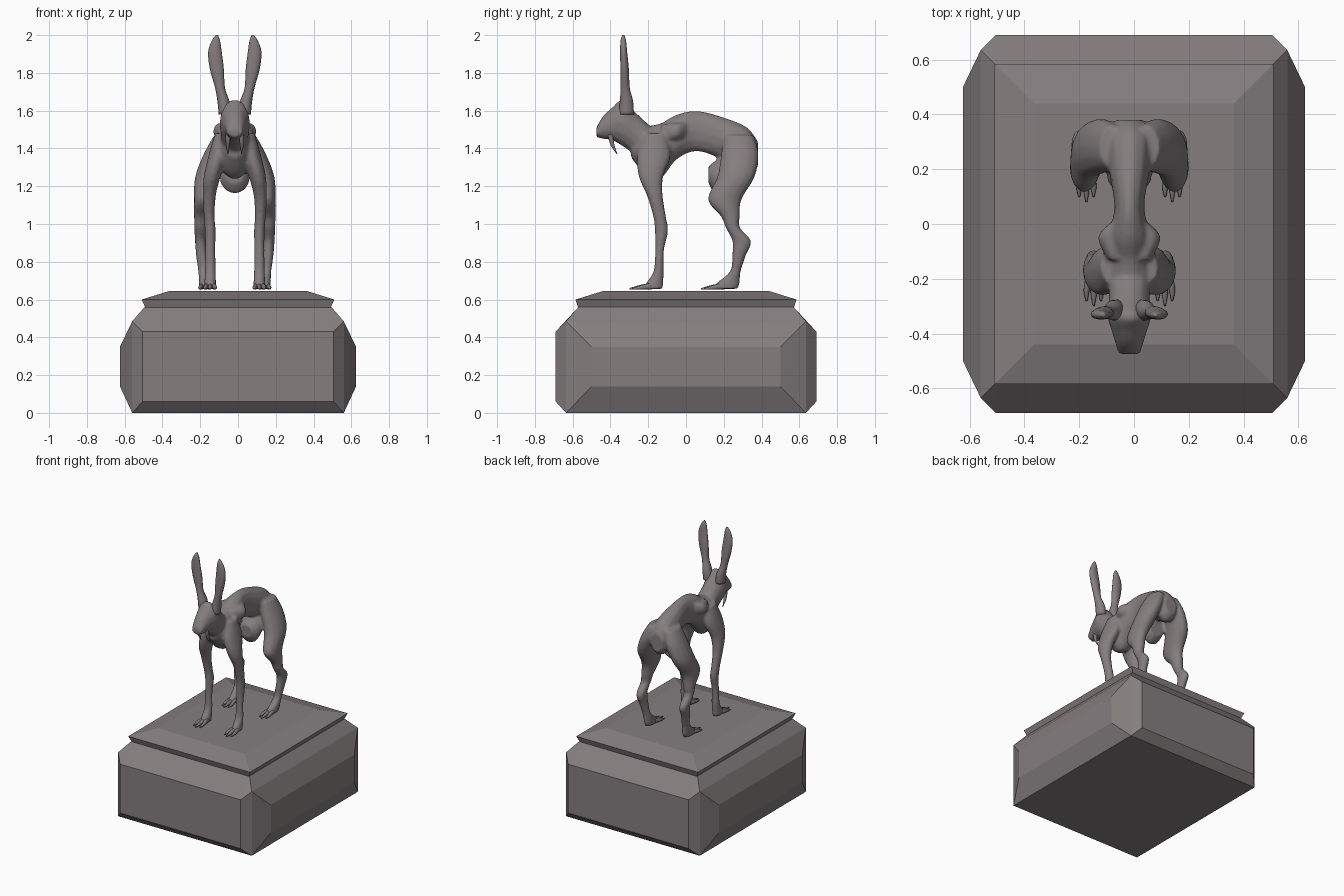
import bpy
import bmesh
from math import cos, sin, tau
from mathutils import Vector

if "Cube" in bpy.data.objects:
    bpy.data.objects.remove(bpy.data.objects["Cube"], do_unlink=True)

CENTRE = -0.017  # the hare stands slightly off the middle of the plinth

stone = bpy.data.materials.new("warm_grey_stone")
stone.use_nodes = True
stone.diffuse_color = (0.235, 0.208, 0.213, 1)
shader = stone.node_tree.nodes["Principled BSDF"]
shader.inputs["Base Color"].default_value = stone.diffuse_color
shader.inputs["Roughness"].default_value = 0.8


def finish(name, bm, smooth=True):
    bmesh.ops.recalc_face_normals(bm, faces=bm.faces)
    for face in bm.faces:
        face.smooth = smooth
    mesh = bpy.data.meshes.new(name)
    bm.to_mesh(mesh)
    bm.free()
    mesh.materials.append(stone)
    obj = bpy.data.objects.new(name, mesh)
    bpy.context.collection.objects.link(obj)
    return obj


def corners(x, y, *heights):
    return [(sx * x, sy * y, z) for sx in (-1, 1) for sy in (-1, 1) for z in heights]


def hull(name, points):
    bm = bmesh.new()
    verts = [bm.verts.new(p) for p in points]
    bmesh.ops.convex_hull(bm, input=verts)
    bmesh.ops.dissolve_limit(bm, angle_limit=0.01, verts=bm.verts, edges=bm.edges)
    return finish(name, bm, smooth=False)


def spline(rows, steps):
    """Smooth the stations with a Catmull-Rom curve."""
    rows = [Vector(r) for r in rows]
    padded = [rows[0]] + rows + [rows[-1]]
    result = []
    for a, b, c, d in zip(padded, padded[1:], padded[2:], padded[3:]):
        for i in range(steps):
            t = i / steps
            result.append(b + (c - a) * (t / 2) + (a * 2 - b * 5 + c * 4 - d) * (t * t / 2)
                          + (b * 3 - a - c * 3 + d) * (t ** 3 / 2))
    return result + [rows[-1]]


def loft(bm, rows, axis, side=1, sides=14, steps=4):
    """Rows are x, y, z, half width, half depth; rings face along the axis."""
    rings = []
    for x, y, z, wide, deep in spline(rows, steps):
        ring = []
        for i in range(sides):
            u, v = wide * cos(tau * i / sides), deep * sin(tau * i / sides)
            offset = Vector((u, v, 0)) if axis == "Z" else Vector((u, 0, v))
            ring.append(bm.verts.new(Vector((CENTRE + side * x, y, z)) + offset))
        rings.append(ring)
    faces = [bm.faces.new(rings[0]), bm.faces.new(rings[-1][::-1])]
    for low, high in zip(rings, rings[1:]):
        for i in range(sides):
            j = (i + 1) % sides
            faces.append(bm.faces.new((low[i], high[i], high[j], low[j])))
    bmesh.ops.recalc_face_normals(bm, faces=faces)


# Plinth: faceted block and a bevelled lip
hull("plinth_block", corners(.56, .635, 0, .485) + corners(.505, .69, .06, .43)
     + corners(.625, .5, .14, .35) + corners(.495, .57, .56))
hull("plinth_lip", corners(.49, .57, .555) + corners(.51, .585, .6)
     + corners(.365, .44, .645))

# Torso from chest to rump
torso = [
    (0, -.29, 1.41, .05, .06),
    (0, -.21, 1.385, .095, .13),
    (0, -.13, 1.39, .085, .147),
    (0, -.05, 1.46, .08, .12),
    (0, .06, 1.492, .055, .108),
    (0, .2, 1.45, .075, .115),
    (0, .32, 1.39, .085, .125),
    (0, .38, 1.37, .05, .07),
]
# Head and neck, from the nose back
head = [
    (0, -.475, 1.485, .04, .025),
    (0, -.44, 1.51, .05, .06),
    (0, -.39, 1.53, .065, .088),
    (0, -.335, 1.535, .08, .125),
    (0, -.27, 1.48, .075, .115),
    (0, -.19, 1.42, .08, .1),
]
belly_fold = [
    (0, .12, 1.26, .05, .05),
    (0, .16, 1.25, .08, .09),
    (0, .22, 1.3, .08, .1),
]
# Shoulder blade and front leg
front_leg = [
    (.06, -.16, 1.48, .045, .06),
    (.09, -.17, 1.36, .05, .09),
    (.12, -.185, 1.25, .045, .065),
    (.135, -.165, 1.15, .035, .042),
    (.135, -.14, 1.04, .029, .034),
    (.13, -.13, .96, .029, .035),
    (.13, -.14, .86, .027, .023),
    (.13, -.145, .75, .029, .027),
    (.13, -.165, .69, .031, .045),
    (.13, -.175, .656, .031, .054),
]
# Haunch, hock and hind foot
hind_leg = [
    (.06, .28, 1.47, .05, .08),
    (.1, .285, 1.37, .065, .1),
    (.145, .265, 1.25, .065, .1),
    (.165, .205, 1.13, .052, .09),
    (.175, .235, 1.04, .041, .05),
    (.18, .248, .98, .035, .038),
    (.18, .295, .91, .031, .05),
    (.175, .28, .83, .03, .036),
    (.165, .262, .75, .029, .028),
    (.16, .225, .69, .031, .06),
    (.16, .21, .657, .031, .065),
]
# Jutting shoulder ridge beside the spine
ridge = [
    (.05, -.13, 1.48, .03, .05),
    (.075, -.05, 1.49, .04, .045),
    (.05, 0, 1.5, .025, .04),
]

bm = bmesh.new()
for part in (torso, head, belly_fold):
    loft(bm, part, "Y")
for side in (-1, 1):
    loft(bm, front_leg, "Z", side)
    loft(bm, hind_leg, "Z", side)
    loft(bm, ridge, "Y", side)
body = finish("hare_body", bm)
blend = body.modifiers.new("blend", "REMESH")
blend.mode = "VOXEL"
blend.voxel_size = 0.01
blend.use_smooth_shade = True
soften = body.modifiers.new("soften", "SMOOTH")
soften.factor = 0.5
soften.iterations = 3

# Ears, fangs and toes
ear = [
    (.05, -.315, 1.58, .035, .04),
    (.06, -.315, 1.65, .032, .036),
    (.078, -.322, 1.72, .026, .025),
    (.095, -.325, 1.82, .037, .023),
    (.105, -.33, 1.91, .036, .019),
    (.1, -.332, 1.97, .022, .015),
    (.095, -.332, 2, .006, .006),
]
fang = [
    (.035, -.4, 1.47, .013, .014),
    (.037, -.39, 1.42, .01, .011),
    (.036, -.365, 1.37, .002, .002),
]
for side, label in ((1, "left"), (-1, "right")):
    for name, rows in (("ear", ear), ("fang", fang)):
        bm = bmesh.new()
        loft(bm, rows, "Z", side)
        finish(label + "_" + name, bm)
    for name, x, heel in (("front_toes", .13, -.18), ("hind_toes", .157, .2)):
        bm = bmesh.new()
        for spread in (-1, 0, 1):
            root = x + .016 * spread
            tip = x + .026 * spread
            reach = .12 - .018 * abs(spread)
            loft(bm, [
                (root, heel, .672, .012, .018),
                (tip, heel - reach * .6, .664, .011, .011),
                (tip, heel - reach, .656, .003, .004),
            ], "Y", side, sides=8)
        finish(label + "_" + name, bm)
